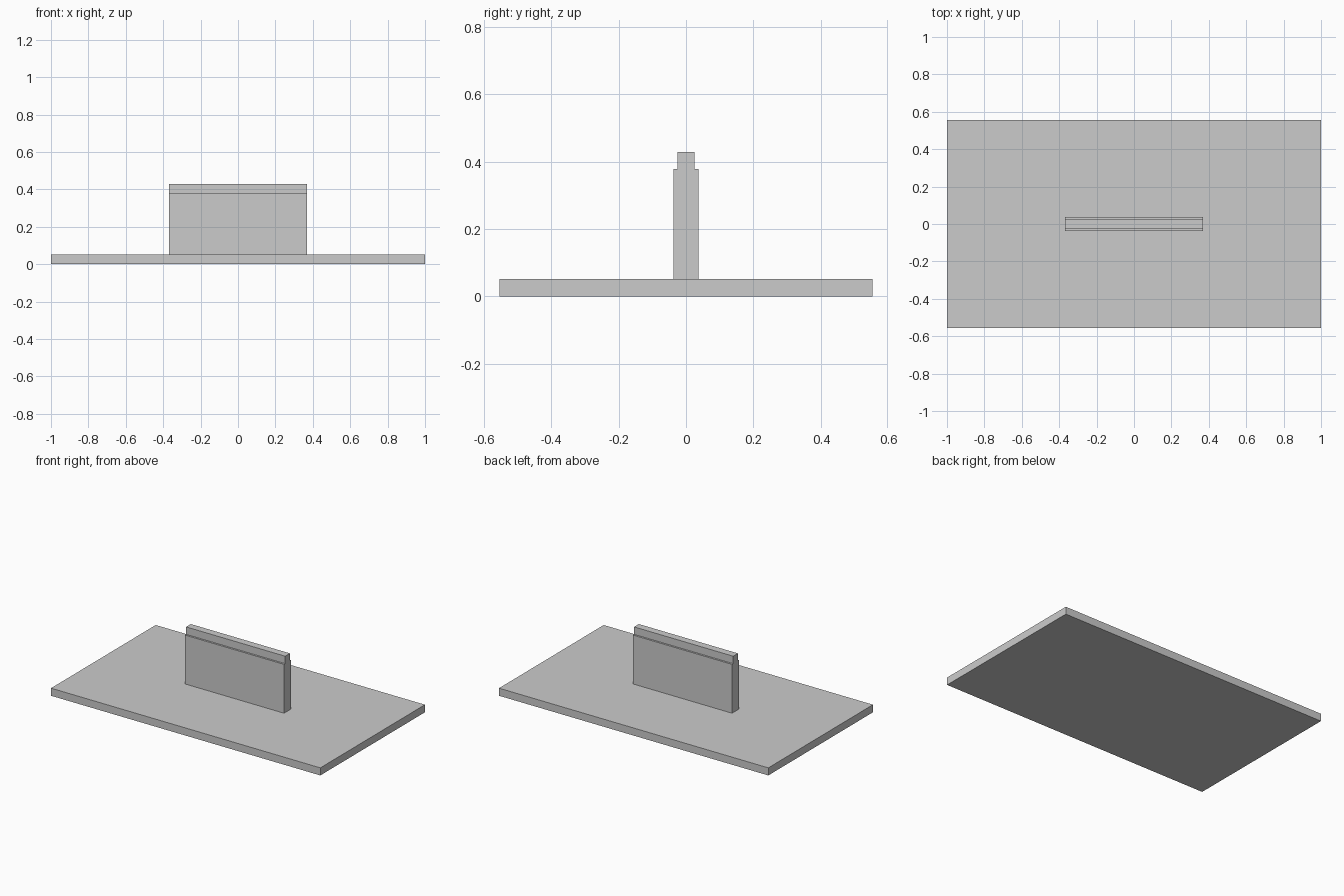
import bpy
import bmesh

cube = bpy.data.objects.get("Cube")
if cube:
    bpy.data.objects.remove(cube, do_unlink=True)

# Single plain grey
grey = bpy.data.materials.new("plain grey")
grey.use_nodes = True
colour = (0.6, 0.6, 0.6, 1)
grey.diffuse_color = colour
grey.node_tree.nodes["Principled BSDF"].inputs["Base Color"].default_value = colour


def extrude_profile(name, half_outline, half_length):
    """Mirror a (y, z) half outline and extrude it along x."""
    outline = half_outline + [(-y, z) for y, z in reversed(half_outline)]
    bm = bmesh.new()
    end = bm.faces.new([bm.verts.new((-half_length, y, z)) for y, z in outline])
    result = bmesh.ops.extrude_face_region(bm, geom=[end], use_keep_orig=True)
    moved = [v for v in result["geom"] if isinstance(v, bmesh.types.BMVert)]
    bmesh.ops.translate(bm, verts=moved, vec=(2 * half_length, 0, 0))
    bmesh.ops.recalc_face_normals(bm, faces=bm.faces)
    mesh = bpy.data.meshes.new(name)
    bm.to_mesh(mesh)
    bm.free()
    mesh.materials.append(grey)
    obj = bpy.data.objects.new(name, mesh)
    bpy.context.collection.objects.link(obj)
    return obj


# Flat base plate
extrude_profile("base_plate", [(0.555, 0), (0.555, 0.051)], 1.0)

# Upright wall with a narrower stepped top rail
extrude_profile("upright_wall",
                [(0.0375, 0.051), (0.0375, 0.379), (0.025, 0.379), (0.025, 0.429)],
                0.368)
